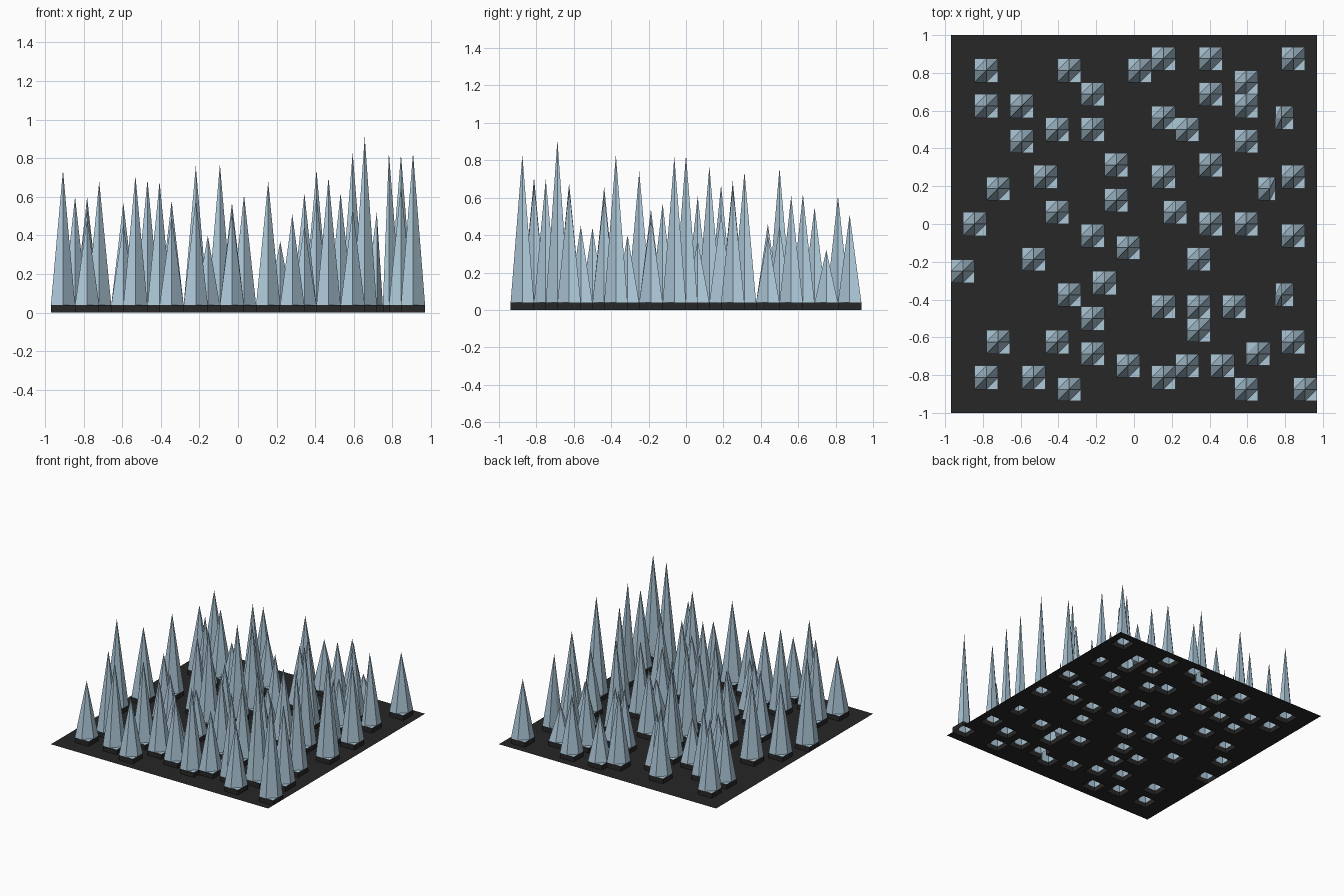
import bpy, bmesh

if "Cube" in bpy.data.objects:
    bpy.data.objects.remove(bpy.data.objects["Cube"])

STEP, PLINTH = 0.0625, 0.04

# Grid lines; one extra line at x = 0.75 makes two narrow columns
xs = sorted([-0.96875 + STEP * i for i in range(32)] + [0.75])
ys = [-1 + STEP * j for j in range(33)]

# Spikes: column -> {row (0 = centre): height in hundredths}
SPIKES = {
    1: {-4: 74}, 2: {0: 60}, 3: {13: 60, 10: 55, -13: 49}, 4: {3: 67, -10: 68},
    6: {10: 57, 7: 46}, 7: {-3: 54, -13: 71}, 8: {4: 69}, 9: {8: 40, 1: 61, -10: 68},
    10: {13: 58, -6: 50, -14: 50}, 12: {11: 45, 8: 76, -1: 76, -8: 44, -11: 59},
    13: {-5: 40}, 14: {5: 70, 2: 77}, 15: {-2: 57, -12: 53}, 16: {13: 61},
    18: {14: 43, 9: 50, 4: 55, -7: 66, -13: 68}, 19: {1: 37}, 20: {8: 45, -12: 51},
    21: {-3: 50, -7: 62, -9: 45}, 22: {14: 50, 11: 55, 5: 74, 0: 60}, 23: {-12: 70},
    24: {-7: 62}, 25: {12: 32, 10: 62, 7: 40, 0: 83, -14: 54}, 26: {-11: 91},
    27: {3: 52}, 28: {9: 61, -6: 83}, 29: {14: 51, 4: 66, -1: 82, -10: 66}, 30: {-14: 83},
}

tips = {(c + (c > 27), r + 16): h / 100 for c, rows in SPIKES.items() for r, h in rows.items()}
raised = {(i + a, j + b) for i, j in tips for a in (-1, 0) for b in (-1, 0)}


def finish(bm, name, color):
    bmesh.ops.remove_doubles(bm, verts=bm.verts, dist=1e-5)
    mesh = bpy.data.meshes.new(name)
    bm.to_mesh(mesh)
    bm.free()
    mat = bpy.data.materials.new(name + "_colour")
    mat.diffuse_color = color
    mat.use_nodes = True
    mat.node_tree.nodes["Principled BSDF"].inputs["Base Color"].default_value = mat.diffuse_color
    mesh.materials.append(mat)
    bpy.context.collection.objects.link(bpy.data.objects.new(name, mesh))


def face(bm, *pts):
    bm.faces.new([bm.verts.new(p) for p in pts])


# Flat sheet with square openings, walled up to the foot of each spike
bm = bmesh.new()
for i in range(len(xs) - 1):
    for j in range(len(ys) - 1):
        ring = [(xs[i], ys[j]), (xs[i + 1], ys[j]), (xs[i + 1], ys[j + 1]), (xs[i], ys[j + 1])]
        if (i, j) not in raised:
            face(bm, *[(x, y, 0) for x, y in ring])
            continue
        for k, (di, dj) in enumerate([(0, -1), (1, 0), (0, 1), (-1, 0)]):
            if (i + di, j + dj) not in raised:
                a, b = ring[k], ring[(k + 1) % 4]
                face(bm, (*a, 0), (*b, 0), (*b, PLINTH), (*a, PLINTH))
finish(bm, "base_sheet", (0.02, 0.02, 0.02, 1))

# Spikes: the raised cells with their middle vertex pulled up, all split along one diagonal
bm = bmesh.new()
for i, j in raised:
    p00, p10, p11, p01 = [(xs[a], ys[b], tips.get((a, b), PLINTH))
                          for a, b in ((i, j), (i + 1, j), (i + 1, j + 1), (i, j + 1))]
    face(bm, p00, p10, p11)
    face(bm, p00, p11, p01)
finish(bm, "spikes", (0.42, 0.58, 0.69, 1))
